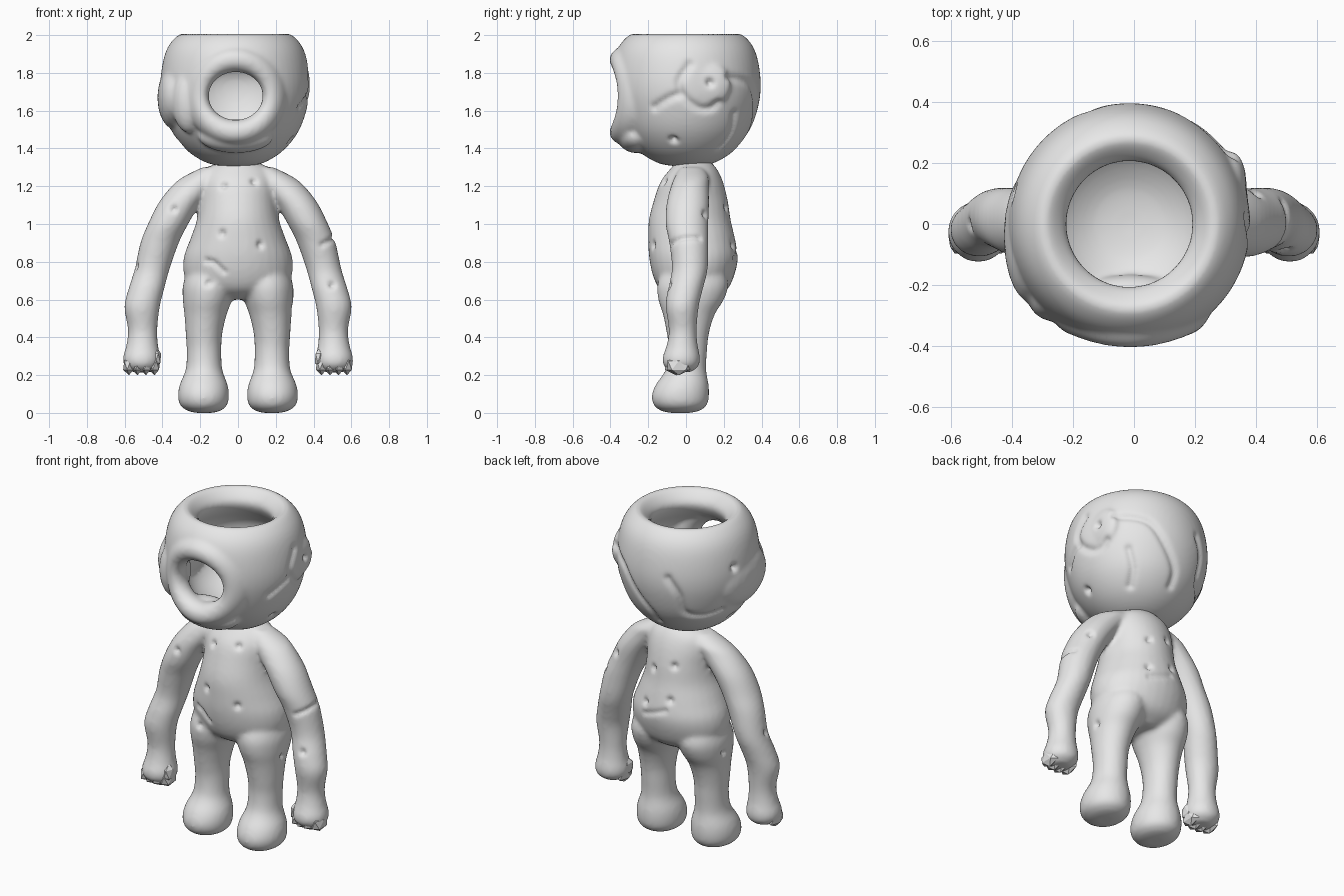
import bpy, bmesh, math
from mathutils import Vector

cube = bpy.data.objects.get("Cube")
if cube:
    bpy.data.objects.remove(cube)

clay = bpy.data.materials.new("light grey clay")
clay.use_nodes = True
clay.diffuse_color = (0.8, 0.8, 0.8, 1)
clay.node_tree.nodes["Principled BSDF"].inputs["Base Color"].default_value = (0.8, 0.8, 0.8, 1)


def finish(bm, name):
    bmesh.ops.recalc_face_normals(bm, faces=bm.faces)
    mesh = bpy.data.meshes.new(name)
    bm.to_mesh(mesh)
    bm.free()
    mesh.materials.append(clay)
    obj = bpy.data.objects.new(name, mesh)
    bpy.context.collection.objects.link(obj)
    return obj


def spline(rows, steps=5):
    """Catmull-Rom curve through rows of numbers."""
    pts = [Vector(r) for r in rows]
    pts = [pts[0]] + pts + [pts[-1]]
    out = []
    for a, b, c, d in zip(pts, pts[1:], pts[2:], pts[3:]):
        for i in range(steps):
            t = i / steps
            out.append(b + (c - a) * (t / 2) + (a * 2 - b * 5 + c * 4 - d) * (t * t / 2)
                       + (b * 3 - a - c * 3 + d) * (t ** 3 / 2))
    return out + [pts[-1]]


def bridge(bm, rings):
    """Skin a stack of rings and cap both ends."""
    for r, s in zip(rings, rings[1:]):
        for i in range(len(r)):
            j = (i + 1) % len(r)
            bm.faces.new((r[i], r[j], s[j], s[i]))
    bm.faces.new(rings[0])
    bm.faces.new(rings[-1])


def limb(bm, rows, side=1, n=32):
    """Stack of level ellipses; rows are x, y, z, x radius, y radius."""
    rings = []
    for x, y, z, rx, ry in spline(rows):
        rings.append([bm.verts.new((side * x + rx * math.cos(k * math.tau / n),
                                    y + ry * math.sin(k * math.tau / n), z)) for k in range(n)])
    bridge(bm, rings)


def ball(bm, centre, radii, sub=3):
    made = bmesh.ops.create_icosphere(bm, subdivisions=sub, radius=1)["verts"]
    for v in made:
        v.co = Vector(centre) + v.co * Vector(radii)


def fuse(obj, voxel, smooth):
    """Melt overlapping volumes into one soft skin."""
    rem = obj.modifiers.new("Fuse", "REMESH")
    rem.mode = "VOXEL"
    rem.voxel_size = voxel
    soft = obj.modifiers.new("Soften", "SMOOTH")
    soft.factor = 0.5
    soft.iterations = smooth
    graph = bpy.context.evaluated_depsgraph_get()
    mesh = bpy.data.meshes.new_from_object(obj.evaluated_get(graph))
    obj.modifiers.clear()
    obj.data = mesh
    mesh.materials.clear()
    mesh.materials.append(clay)
    for p in mesh.polygons:
        p.material_index = 0
        p.use_smooth = True


def carve(obj, path, width, depth):
    """Press a groove (or a pit, for one point) into the skin."""
    pts = spline(path, 14) if len(path) > 1 else [Vector(path[0])]
    pts = [obj.closest_point_on_mesh(p)[1] for p in pts]
    moves = []
    for v in obj.data.vertices:
        d = min((v.co - p).length for p in pts)
        if d < width * 2.5:
            moves.append((v, v.normal * (-depth * math.exp(-(d / width) ** 2))))
    for v, m in moves:
        v.co += m


# Body: torso, legs, feet and arms melted together
bm = bmesh.new()
limb(bm, [(0, .04, .6, .08, .1), (0, .04, .65, .23, .175), (0, .04, .72, .283, .213),
          (0, .04, .82, .288, .235), (0, .03, .92, .253, .23), (0, .02, 1.02, .218, .217),
          (0, .025, 1.12, .203, .197), (0, .03, 1.22, .2, .167), (0, .04, 1.29, .17, .125),
          (0, .04, 1.34, .08, .08)])
for s in (-1, 1):
    limb(bm, [(.13, .04, .84, .07, .11), (.14, .04, .76, .12, .16), (.152, .036, .68, .139, .188),
              (.162, .027, .6, .131, .174), (.172, .015, .52, .112, .137),
              (.18, .01, .42, .097, .112), (.18, .01, .33, .092, .102), (.18, .0, .23, .097, .107),
              (.182, -.02, .15, .127, .14), (.183, -.03, .09, .135, .152),
              (.182, -.03, .04, .124, .14), (.18, -.03, .01, .085, .1), (.18, -.03, .0, .04, .05)], s)
    limb(bm, [(.13, .03, 1.3, .06, .06), (.18, .03, 1.25, .11, .09), (.235, .02, 1.2, .117, .1),
              (.31, .01, 1.11, .112, .113), (.37, .005, 1, .107, .113), (.415, .015, .9, .102, .104),
              (.455, .02, .76, .093, .095), (.487, -.005, .65, .095, .093), (.508, -.02, .56, .094, .087),
              (.505, -.017, .44, .078, .074), (.507, -.02, .36, .084, .082),
              (.51, -.025, .29, .1, .1), (.51, -.025, .245, .09, .09), (.51, -.025, .215, .05, .05)], s)
body = finish(bm, "body")
fuse(body, .013, 8)
for p in [(-.1, -.2, 1.23), (-.09, -.2, .95), (.13, -.2, .89), (-.16, -.2, .7), (.12, -.2, 1.27),
          (-.34, -.1, 1.08), (.5, -.1, .68), (.1, .3, 1.1), (-.08, .3, .95), (.12, .3, .9),
          (-.1, .3, 1.15), (.3, .02, .55), (-.3, .05, .6), (.4, .1, 1.05), (-.52, 0, .77)]:
    carve(body, [p], .018, .02)
carve(body, [(-.2, -.2, .8), (-.14, -.2, .79), (-.08, -.2, .74)], .015, .012)
carve(body, [(-.05, .3, .88), (.03, .3, .85), (.12, .3, .82)], .015, .01)
carve(body, [(.5, .08, .93), (.52, -.01, .93), (.45, -.1, .89)], .014, .012)

# Fingers: faceted knuckles curled under each palm
bm = bmesh.new()
for s in (-1, 1):
    for i in range(4):
        a = (i - 1.5) * .045
        ball(bm, (s * .51 + a, -.058 + abs(a) * .3, .252), (.034, .07, .053), 1)
    ball(bm, (s * .43, -.05, .29), (.026, .05, .055), 1)
finish(bm, "fingers")

# Head: thick hollow bowl with a rolled rim
bm = bmesh.new()
n = 64
profile = spline([(.03, 1.305), (.14, 1.32), (.25, 1.385), (.335, 1.49), (.382, 1.62), (.396, 1.74),
                  (.38, 1.87), (.345, 1.955), (.285, 2.007), (.235, 1.98), (.205, 1.93), (.23, 1.87),
                  (.3, 1.77), (.3, 1.64), (.24, 1.5), (.13, 1.42), (.02, 1.4)], 4)
rings = []
for r, z in profile:
    rings.append([bm.verts.new((r * math.cos(k * math.tau / n) - .015,
                                r * math.sin(k * math.tau / n), z)) for k in range(n)])
bridge(bm, rings)

# Face opening: drop the front of both walls and join the two edges
FACE_X, FACE_Z = -.012, 1.678
opening = []
for f in bm.faces:
    c = f.calc_center_median()
    if c.y < -.15 and ((c.x - FACE_X) / .2) ** 2 + ((c.z - FACE_Z) / .18) ** 2 < 1:
        opening.append(f)
bmesh.ops.delete(bm, geom=opening, context="FACES")
bmesh.ops.bridge_loops(bm, edges=[e for e in bm.edges if e.is_boundary])

# Face ring: lip bent round the front of the bowl
rings = []
for k in range(n):
    a = k * math.tau / n
    ring = []
    for j in range(20):
        b = j * math.tau / 20
        m = .066 * math.cos(b)
        x, z = (.208 + m) * math.cos(a), (.192 + m) * math.sin(a)
        ring.append(bm.verts.new((x + FACE_X, -.33 + 1.1 * x * x + .075 * math.sin(b), FACE_Z + z)))
    rings.append(ring)
for r, s in zip(rings, rings[1:] + rings[:1]):
    for j in range(20):
        bm.faces.new((r[j], r[(j + 1) % 20], s[(j + 1) % 20], s[j]))

# Chin, cheek and side swellings
ball(bm, (-.01, -.265, 1.465), (.2, .1, .09))
ball(bm, (-.26, -.235, 1.65), (.09, .085, .17))
ball(bm, (-.335, -.04, 1.67), (.092, .22, .17))
ball(bm, (.32, .1, 1.74), (.053, .14, .13))
head = finish(bm, "head")
fuse(head, .012, 8)

# Folds and pits on the head
for path in [[(.4, .02, 1.85), (.4, -.04, 1.75), (.4, 0, 1.66), (.4, .09, 1.6), (.4, .2, 1.6)],
             [(.4, -.03, 1.69), (.4, -.1, 1.66), (.4, -.2, 1.6)],
             [(.3, .3, 1.56), (.25, .28, 1.45), (.2, .2, 1.38)],
             [(.33, .22, 1.78), (.2, .36, 1.74), (.1, .4, 1.62), (.0, .36, 1.5), (-.02, .3, 1.42)],
             [(-.15, .4, 1.75), (-.2, .36, 1.65), (-.22, .32, 1.52), (-.3, .25, 1.48), (-.38, .15, 1.5)]]:
    carve(head, path, .022, .014)
for p in [(.4, .13, 1.75), (.3, -.07, 1.43), (-.4, .1, 1.78), (-.3, .0, 1.43)]:
    carve(head, [p], .02, .028)
